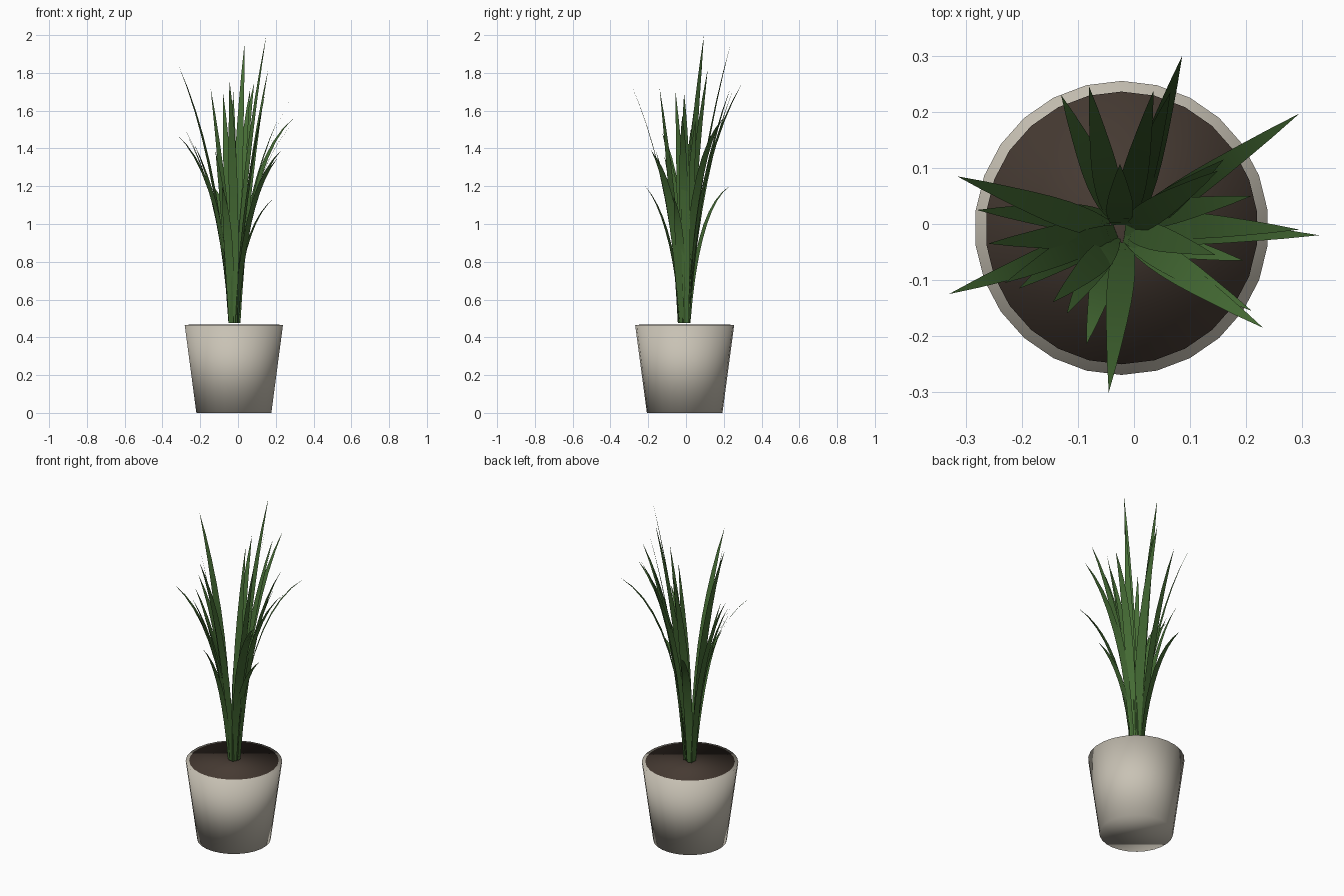
import bpy, bmesh, math, random
from mathutils import Vector

if "Cube" in bpy.data.objects:
    bpy.data.objects.remove(bpy.data.objects["Cube"])

CX, CY = -0.022, -0.007
SIDES = 26
random.seed(4)


def material(name, rgb):
    m = bpy.data.materials.new(name)
    m.diffuse_color = (*rgb, 1)
    m.use_nodes = True
    m.node_tree.nodes["Principled BSDF"].inputs["Base Color"].default_value = m.diffuse_color
    return m


def finish(bm, name, mat):
    for f in bm.faces:
        f.smooth = True
    me = bpy.data.meshes.new(name)
    bm.to_mesh(me)
    bm.free()
    me.materials.append(mat)
    ob = bpy.data.objects.new(name, me)
    bpy.context.collection.objects.link(ob)
    return ob


def tapered_cylinder(name, r_low, z_low, r_high, z_high, mat):
    bm = bmesh.new()
    rings = []
    for r, z in ((r_low, z_low), (r_high, z_high)):
        ring = []
        for i in range(SIDES):
            a = math.pi / 2 + math.tau * i / SIDES
            ring.append(bm.verts.new((CX + r * math.cos(a), CY + r * math.sin(a), z)))
        rings.append(ring)
    lo, hi = rings
    for i in range(SIDES):
        j = (i + 1) % SIDES
        bm.faces.new((lo[i], lo[j], hi[j], hi[i]))
    bm.faces.new(lo[::-1])
    bm.faces.new(hi)
    return finish(bm, name, mat)


def add_leaf(bm, tip):
    """Flat tapered blade that rises from the centre and arches to its tip."""
    tip = Vector(tip)
    out = Vector((tip.x - CX, tip.y - CY, 0))
    reach, height = out.length, tip.z - BASE_Z
    out.normalize()
    side = Vector((-out.y, out.x, 0))
    base = Vector((CX, CY, BASE_Z)) + out * random.uniform(0.004, 0.03)
    base += side * random.uniform(-0.012, 0.012)
    k = min(0.85, max(0.5, 0.5 + 1.6 * (reach / height - 0.15)))
    ctrl = base + out * reach * 0.16 + Vector((0, 0, height * k))
    n = len(WIDTHS)
    prev = None
    for i, w in enumerate(WIDTHS):
        t = i / n
        p = base * (1 - t) ** 2 + ctrl * 2 * t * (1 - t) + tip * t * t
        pair = (bm.verts.new(p - side * w / 2), bm.verts.new(p + side * w / 2))
        if prev:
            bm.faces.new((prev[0], prev[1], pair[1], pair[0]))
        prev = pair
    bm.faces.new((prev[0], prev[1], bm.verts.new(tip)))


cream = material("cream_glaze", (0.58, 0.54, 0.46))
brown = material("soil_brown", (0.06, 0.042, 0.032))
green = material("leaf_green", (0.06, 0.15, 0.035))

# Pot, filled to the rim with soil
tapered_cylinder("pot", 0.20, 0, 0.262, 0.465, cream)
tapered_cylinder("soil", 0.234, 0.41, 0.243, 0.468, brown)

# Leaves, one per tip position
BASE_Z = 0.475
WIDTHS = [0.028, 0.036, 0.043, 0.047, 0.048, 0.045, 0.038, 0.028, 0.016]
TIPS = [
    (0.086, 0.30, 1.75), (0.295, 0.197, 1.56), (0.33, -0.02, 1.57),
    (0.295, -0.01, 1.69), (0.23, -0.185, 1.39), (0.21, -0.155, 1.35),
    (0.195, -0.065, 1.14), (0.21, 0.05, 1.55), (-0.045, -0.30, 1.76),
    (-0.085, -0.215, 1.20), (-0.33, -0.125, 1.48), (-0.315, 0.085, 1.84),
    (-0.28, 0.025, 1.50), (-0.26, -0.035, 1.45), (-0.23, -0.105, 1.42),
    (-0.205, -0.115, 1.36), (-0.145, -0.14, 1.72), (-0.12, -0.16, 1.39),
    (-0.13, 0.23, 1.20), (-0.08, 0.245, 1.70), (0.035, 0.238, 1.96),
    (0.065, 0.235, 1.72), (0.15, 0.095, 2.0), (0.16, 0.115, 1.82),
    (-0.025, 0.107, 1.70), (0.145, -0.055, 1.70),
]
bm = bmesh.new()
for tip in TIPS:
    add_leaf(bm, tip)
finish(bm, "leaves", green)
